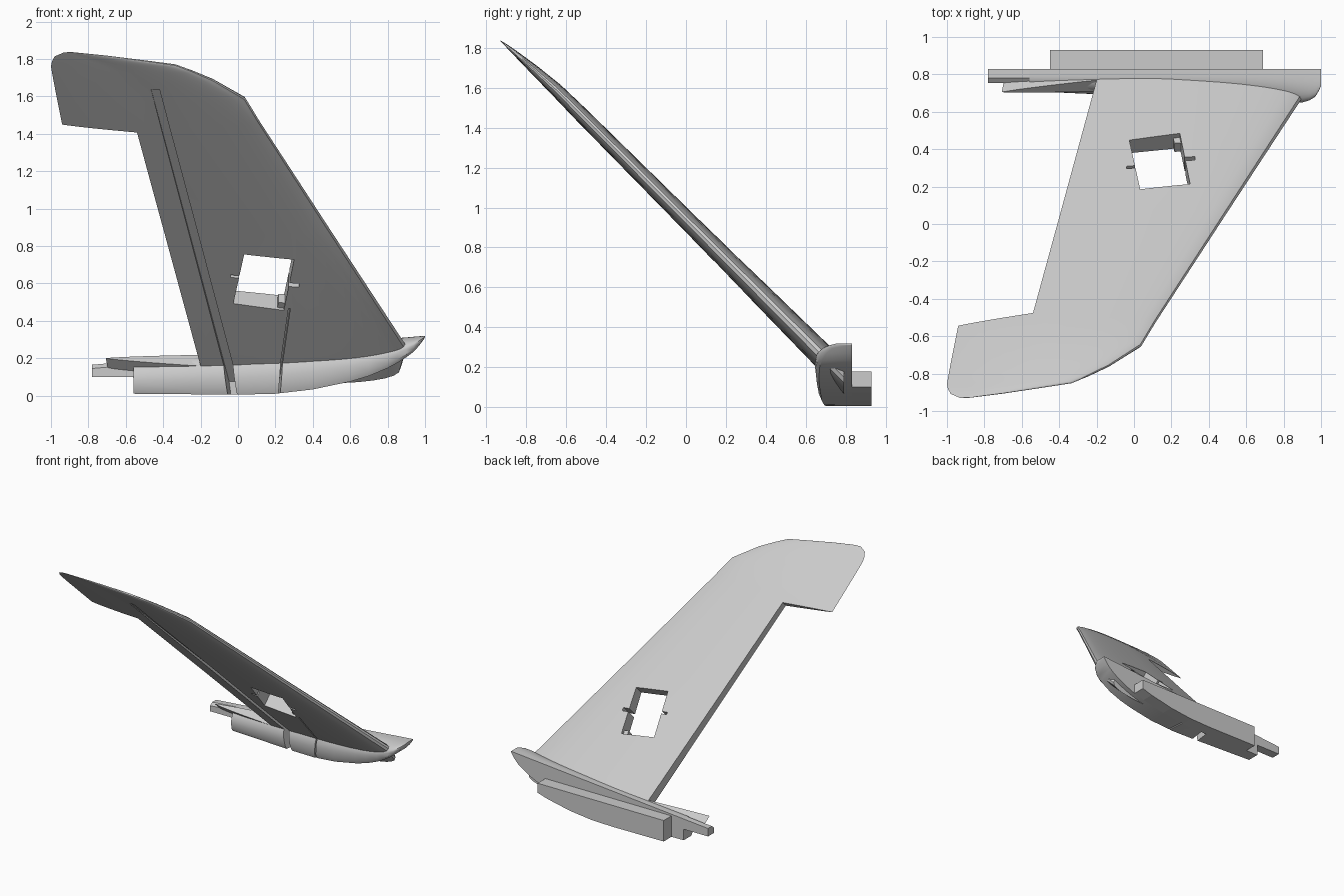
import bpy, bmesh
from math import cos, sin, pi, sqrt, radians
from mathutils import Vector

cube = bpy.data.objects.get("Cube")
if cube:
    bpy.data.objects.remove(cube, do_unlink=True)

grey = bpy.data.materials.new("light grey plastic")
grey.use_nodes = True
grey.diffuse_color = (0.6, 0.6, 0.6, 1)
grey.node_tree.nodes["Principled BSDF"].inputs["Base Color"].default_value = (0.6, 0.6, 0.6, 1)


def wing_point(x, u, w):
    """u runs along the 45 degree span, w is the height off the wing plane."""
    return Vector((x, (w - u) / sqrt(2), (w + u) / sqrt(2)))


def loft(name, rings):
    """Skin a list of equal closed rings and cap both ends."""
    bm = bmesh.new()
    rows = [[bm.verts.new(p) for p in ring] for ring in rings]
    n = len(rows[0])
    for a, b in zip(rows, rows[1:]):
        for i in range(n):
            j = (i + 1) % n
            bm.faces.new((a[i], a[j], b[j], b[i]))
    bm.faces.new(rows[0])
    bm.faces.new(rows[-1])
    bmesh.ops.recalc_face_normals(bm, faces=bm.faces)
    mesh = bpy.data.meshes.new(name)
    bm.to_mesh(mesh)
    bm.free()
    mesh.materials.append(grey)
    obj = bpy.data.objects.new(name, mesh)
    bpy.context.collection.objects.link(obj)
    return obj


def prism(name, outline, low, high):
    return loft(name, [[wing_point(x, u, w) for x, u in outline] for w in (low, high)])


def select(obj):
    bpy.ops.object.select_all(action='DESELECT')
    obj.select_set(True)
    bpy.context.view_layer.objects.active = obj


def cut(obj, cutter):
    select(obj)
    mod = obj.modifiers.new("cut", 'BOOLEAN')
    mod.operation = 'DIFFERENCE'
    mod.solver = 'EXACT'
    mod.object = cutter
    bpy.ops.object.modifier_apply(modifier=mod.name)


def interpolate(table, x):
    for (x0, y0), (x1, y1) in zip(table, table[1:]):
        if x <= x1:
            return y0 + (y1 - y0) * max(0, x - x0) / (x1 - x0)
    return table[-1][1]


# Wing: span position, trailing edge x, leading edge x, thickness
stations = [
    (-0.47, -0.69, 0.87, 0.122), (-0.3, -0.715, 0.905, 0.122),
    (0.6, -0.835, 0.488, 0.092), (1.41, -0.94, 0.115, 0.075),
    (1.585, -0.965, 0.04, 0.066), (1.73, -0.985, -0.13, 0.048),
    (1.8, -0.994, -0.24, 0.036), (1.85, -1.0, -0.33, 0.027),
    (1.885, -0.995, -0.5, 0.02), (1.925, -0.98, -0.7, 0.011),
    (1.955, -0.93, -0.88, 0.002)]


def half_thickness(c):
    t = 2.969 * sqrt(c) - 1.26 * c - 3.516 * c**2 + 2.843 * c**3 - 1.036 * c**4
    return 0.5 * max(t, 0) ** 0.8


def section(u, trail, lead, thick, root):
    ring, steps = [], 20
    for k in range(2 * steps):
        c = 0.5 + 0.5 * cos(pi * k / steps)
        side = 1 if k < steps else -1
        camber = 0.64 + 0.025 * min(1, 2 * (1 - c)) * min(1, thick * 15)
        w = camber + side * thick * half_thickness(c)
        x = lead + (trail - lead) * c
        # The root is trimmed upright where it meets the body
        ring.append(wing_point(x, w - 0.79 * sqrt(2) if root else u, w))
    return ring


wing = loft("wing_panel", [section(*s, i == 0) for i, s in enumerate(stations)])

# Body: a curved half pod with a flat back
bottom = [(-0.56, 0.01), (0, 0.005), (0.2, 0.01), (0.4, 0.033), (0.6, 0.075),
          (0.7, 0.105), (0.8, 0.147), (0.88, 0.19), (0.94, 0.235), (0.98, 0.28), (1, 0.312)]
front = [(-0.56, 0.71), (0, 0.685), (0.4, 0.66), (0.8, 0.645), (0.9, 0.65),
         (0.95, 0.665), (0.98, 0.69), (1, 0.74)]


def top(x):
    return 0.165 + 0.155 * (x + 0.78) / 1.78


def body_ring(x):
    zb, zt, yf = interpolate(bottom, x), top(x), interpolate(front, x)
    ring = [(x, 0.83, zb), (x, 0.83, zt)]
    for k in range(9):
        a = pi / 2 * k / 8
        ring.append((x, 0.79 - (0.79 - yf) * sin(a), zb + (zt - zb) * (0.4 + 0.6 * cos(a))))
    ring.append((x, yf + 0.005, zb + (zt - zb) * 0.15))
    ring.append((x, yf + 0.02, zb))
    return ring


body_x = [-0.56, -0.3, 0, 0.2, 0.4, 0.5, 0.6, 0.7, 0.8, 0.85, 0.9, 0.94, 0.97, 0.99, 1]
body = loft("body_side", [body_ring(x) for x in body_x])

# Tail stub and rear joining block
tail = loft("tail_tab", [[(x, 0.755, 0.1), (x, 0.83, 0.1), (x, 0.83, top(x)),
                          (x, 0.78, top(x)), (x, 0.755, top(x) - 0.02)] for x in (-0.78, -0.56)])
block_x = [-0.45, 0, 0.2, 0.4, 0.5, 0.6, 0.69]
block = loft("rear_block", [[(x, 0.83, interpolate(bottom, x)), (x, 0.93, interpolate(bottom, x)),
                             (x, 0.93, 0.18), (x, 0.83, 0.18)] for x in block_x])

# Cutters: control surface bay, servo hatch with screw slots, hinge hole
bay = prism("bay_cutter", [(-0.2, -0.39), (-0.54, 1.36), (-0.94, 1.41), (-1.3, 1.456),
                           (-1.3, -0.319)], 0.3, 1)
hatch = prism("hatch_cutter", [(-0.025, 0.08), (0.245, 0.035), (0.3, 0.41), (0.033, 0.45)], 0.3, 1)
slots = [prism("slot_cutter", [(x - 0.028, u - h), (x + 0.028, u - h - 0.005),
                               (x + 0.028, u + h - 0.005), (x - 0.028, u + h)], 0.3, 1)
         for x, u, h in ((-0.012, 0.285, 0.009), (0.297, 0.225, 0.013))]
hole = loft("hinge_cutter", [[wing_point(-0.23 + 0.011 * cos(a), u, 0.65 + 0.011 * sin(a))
                              for a in (pi * k / 6 for k in range(12))] for u in (-0.45, -0.3)])
# Cutters: spar groove and cable groove on the underside
spar = prism("spar_cutter", [(-0.035, -0.6), (0.015, -0.6), (-0.42, 1.68), (-0.465, 1.68)], 0.2, 0.64)
cable = prism("cable_cutter", [(0.203, -0.6), (0.213, -0.6), (0.28, 0.05), (0.27, 0.05)], 0.2, 0.635)

for cutter in [bay, hatch, *slots, hole, spar, cable]:
    cut(wing, cutter)
for cutter in (spar, cable):
    cut(body, cutter)
for cutter in [bay, hatch, *slots, hole, spar, cable]:
    bpy.data.objects.remove(cutter, do_unlink=True)

# Small tab left standing in the hatch corner
prism("hatch_corner_tab", [(0.21, 0.04), (0.248, 0.034), (0.256, 0.075), (0.216, 0.08)], 0.625, 0.69)

for obj in (wing, body):
    select(obj)
    bpy.ops.object.shade_smooth_by_angle(angle=radians(30))
